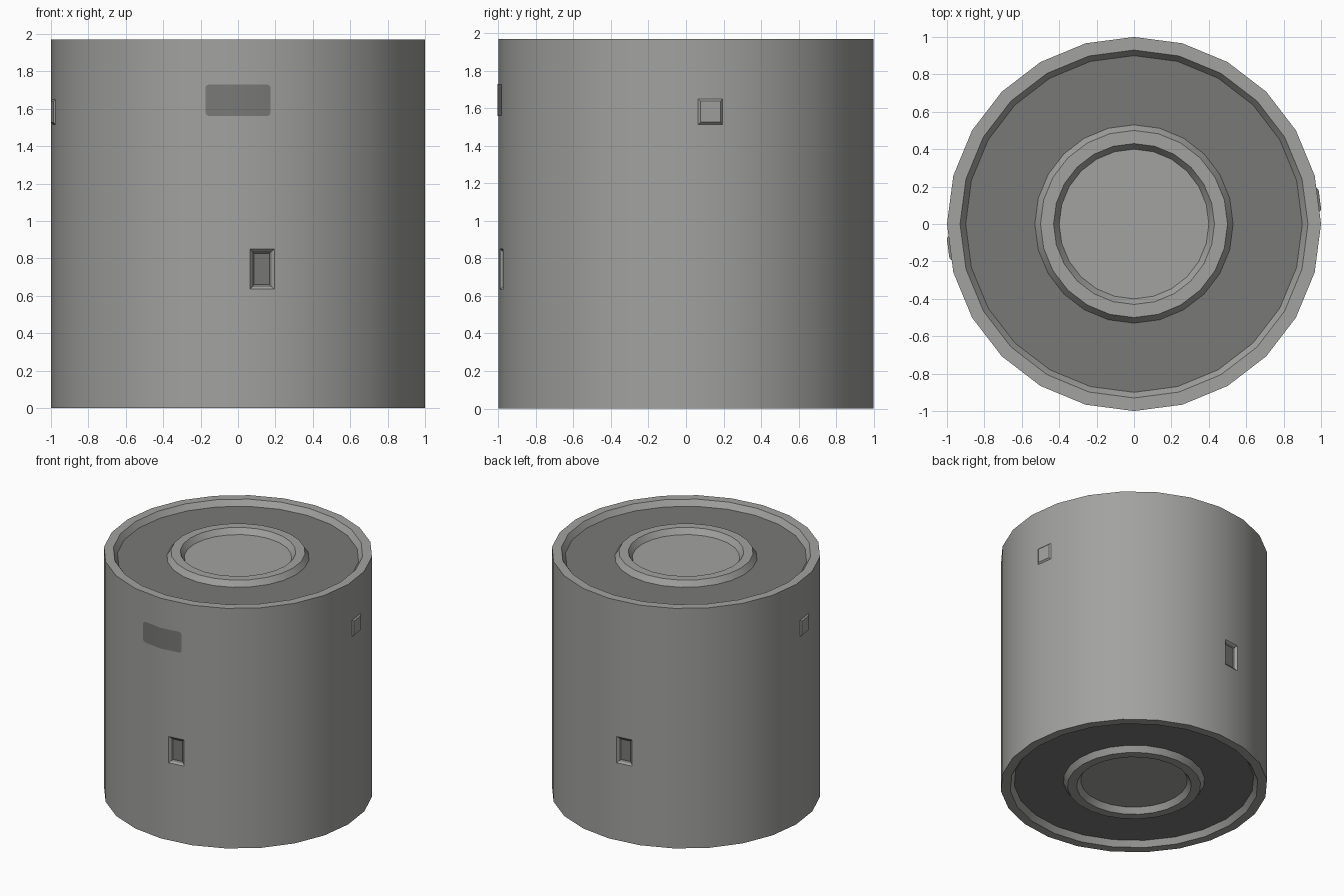
import bpy, bmesh, math
from mathutils import Vector

if "Cube" in bpy.data.objects:
    bpy.data.objects.remove(bpy.data.objects["Cube"])

N, H, D = 24, 1.97, 0.045      # sides, height, end recess depth


def material(name, value):
    m = bpy.data.materials.new(name)
    m.diffuse_color = (value, value, value * 0.97, 1)
    m.use_nodes = True
    m.node_tree.nodes["Principled BSDF"].inputs["Base Color"].default_value = m.diffuse_color
    return m


light = material("light grey", 0.36)
dark = material("dark grey", 0.19)


def finish(bm, name, is_wall):
    """Make the object; wall faces get round shading, other edges stay crisp."""
    me = bpy.data.meshes.new(name)
    bm.to_mesh(me)
    bm.free()
    me.materials.append(light)
    me.materials.append(dark)
    me.polygons.foreach_set("use_smooth", [True] * len(me.polygons))
    me.set_sharp_from_angle(angle=math.radians(30))
    normals = [(0.0, 0.0, 0.0)] * len(me.loops)
    for p in me.polygons:
        if is_wall(p):
            for li in p.loop_indices:
                co = me.vertices[me.loops[li].vertex_index].co
                normals[li] = Vector((co.x, co.y, 0)).normalized()[:]
    me.normals_split_custom_set(normals)
    ob = bpy.data.objects.new(name, me)
    bpy.context.collection.objects.link(ob)
    return ob


# Drum body: lathe profile, bottom centre -> outer wall -> top centre
end = [(1, H), (0.93, H), (0.9, H - D), (0.53, H - D),
       (0.5, H), (0.43, H), (0.4, H - D)]
profile = [(r, H - z) for r, z in reversed(end)] + end
bm = bmesh.new()
rings = []
for r, z in profile:
    rings.append([bm.verts.new((r * math.cos(math.tau * i / N),
                                r * math.sin(math.tau * i / N), z))
                  for i in range(N)])
wall = []
for j in range(len(rings) - 1):
    a, b = rings[j], rings[j + 1]
    radii = {profile[j][0], profile[j + 1][0]}
    for i in range(N):
        k = (i + 1) % N
        f = bm.faces.new((a[i], a[k], b[k], b[i]))
        f.material_index = 1 if radii == {0.9, 0.53} else 0   # dark end floors
        if radii == {1}:
            wall.append(f)
bm.faces.new(rings[-1])
bm.faces.new(rings[0][::-1])


def wall_panel(facet, z0, z1, half, steps):
    """Cut a rectangle in a wall facet, then inset it by (thickness, depth, material)."""
    f = wall[facet]
    outer = list(f.verts)
    mid = (outer[0].co + outer[1].co) / 2
    t = (outer[1].co - outer[0].co).normalized() * half
    inner = [bm.verts.new((p.x, p.y, z)) for p, z in
             ((mid - t, z0), (mid + t, z0), (mid + t, z1), (mid - t, z1))]
    bm.faces.remove(f)
    for i in range(4):
        k = (i + 1) % 4
        bm.faces.new((outer[i], outer[k], inner[k], inner[i]))
    f = bm.faces.new(inner)
    for thick, depth, mat in steps:
        f.material_index = mat
        f.normal_update()
        bmesh.ops.inset_individual(bm, faces=[f], thickness=thick, depth=depth,
                                   use_even_offset=True)


# Recessed dark slots front and back, raised square buttons right and left
for facet in (18, 6):
    wall_panel(facet, 0.635, 0.85, 0.065, [(0.012, -0.012, 0), (0.012, -0.01, 1)])
for facet in (0, 12):
    wall_panel(facet, 1.515, 1.65, 0.065, [(0.011, 0.011, 0)])

apothem = math.cos(math.pi / N)
bm.normal_update()
finish(bm, "drum_body", lambda p: abs(p.normal.z) < 0.01 and
       abs(p.center.dot(p.normal) - apothem) < 0.002)

# Label plate: thin rounded rectangle following the two front facets
bm = bmesh.new()
W, Z0, Z1, R = 0.175, 1.56, 1.73, 0.025
arc = [W - R + R * math.sin(math.pi / 2 * i / 5) for i in range(6)]
xs = [-x for x in reversed(arc)] + [0] + arc
cols = []
for x in xs:
    over = max(0, abs(x) - (W - R))
    cut = R - math.sqrt(max(0, R * R - over * over))
    y = -(1.004 - abs(x) * math.tan(math.pi / N))
    cols.append([bm.verts.new((x, y, z)) for z in (Z0 + cut, Z1 - cut)])
for a, b in zip(cols, cols[1:]):
    bm.faces.new((a[0], b[0], b[1], a[1])).material_index = 1
finish(bm, "label_plate", lambda p: True)
